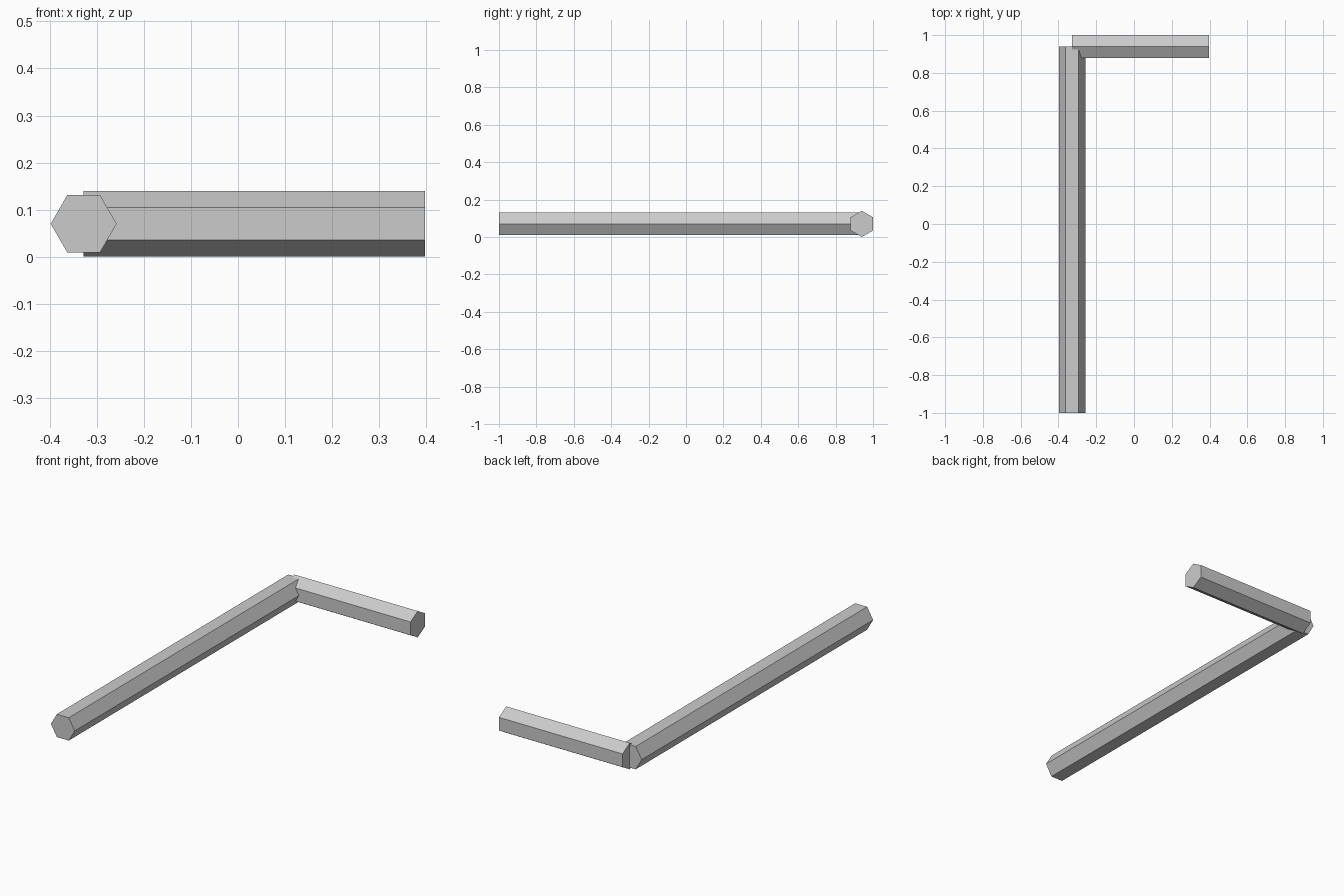
import bpy, bmesh
from math import sin, cos, radians
from mathutils import Vector

cube = bpy.data.objects.get("Cube")
if cube:
    bpy.data.objects.remove(cube)

RADIUS = 0.07
CORNER = Vector((-0.328, 0.94, 0.07))  # where the two bar axes meet

steel = bpy.data.materials.new("steel grey")
steel.use_nodes = True
colour = (0.6, 0.6, 0.6, 1)
steel.diffuse_color = colour
steel.node_tree.nodes["Principled BSDF"].inputs["Base Color"].default_value = colour


def hex_bar(name, start, axis, length, side, up, turn):
    """Six-sided bar from start along axis; turn sets where its edges lie."""
    bm = bmesh.new()
    ring = []
    for i in range(6):
        a = radians(60 * i + turn)
        ring.append(bm.verts.new(start + RADIUS * (cos(a) * side + sin(a) * up)))
    cap = bm.faces.new(ring)
    grown = bmesh.ops.extrude_face_region(bm, geom=[cap], use_keep_orig=True)
    moved = [g for g in grown["geom"] if isinstance(g, bmesh.types.BMVert)]
    bmesh.ops.translate(bm, verts=moved, vec=axis * length)
    bmesh.ops.recalc_face_normals(bm, faces=bm.faces)
    mesh = bpy.data.meshes.new(name)
    bm.to_mesh(mesh)
    bm.free()
    mesh.materials.append(steel)
    obj = bpy.data.objects.new(name, mesh)
    bpy.context.collection.objects.link(obj)
    return obj


X, Y, Z = Vector((1, 0, 0)), Vector((0, 1, 0)), Vector((0, 0, 1))

# Long arm: edges point sideways, flats on top and bottom
hex_bar("long_arm", CORNER, -Y, 1.94, X, Z, 0)
# Short arm: edges point up and down
hex_bar("short_arm", CORNER, X, 0.725, Y, Z, 30)
